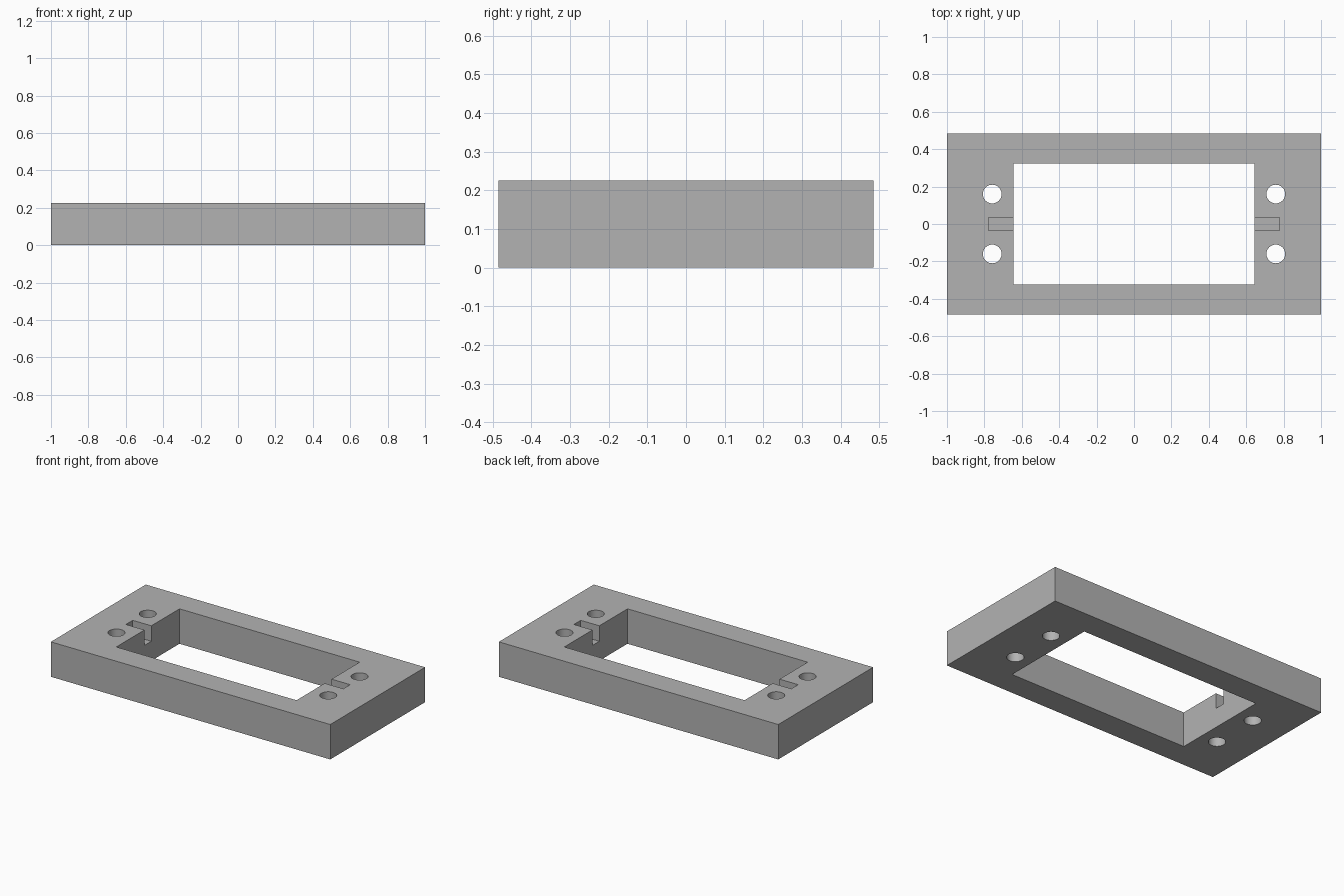
import bpy
import math

default = bpy.data.objects.get("Cube")
if default:
    bpy.data.objects.remove(default, do_unlink=True)

LENGTH, WIDTH, HEIGHT = 2.0, 0.97, 0.226
OPENING_X, OPENING_Y = 0.645, 0.323      # half sizes of the window
SLOT_END, SLOT_WIDTH, SLOT_DEPTH = 0.778, 0.07, 0.1
HOLE_X, HOLE_Y, HOLE_RADIUS = 0.758, 0.16, 0.05

grey = bpy.data.materials.new("plain grey")
grey.use_nodes = True
colour = (0.45, 0.45, 0.45, 1)
grey.diffuse_color = colour
grey.node_tree.nodes["Principled BSDF"].inputs["Base Color"].default_value = colour


def box(name, size, centre):
    bpy.ops.mesh.primitive_cube_add(size=1, location=centre)
    obj = bpy.context.object
    obj.name = name
    obj.scale = size
    bpy.ops.object.transform_apply(location=True, rotation=False, scale=True)
    obj.data.materials.append(grey)
    return obj


def cut(target, cutter):
    """Subtract the cutter from the target and discard the cutter."""
    cutter.hide_render = True
    mod = target.modifiers.new("cut", "BOOLEAN")
    mod.operation = "DIFFERENCE"
    mod.solver = "EXACT"
    mod.object = cutter
    bpy.context.view_layer.objects.active = target
    bpy.ops.object.modifier_apply(modifier=mod.name)
    bpy.data.objects.remove(cutter, do_unlink=True)


# Solid block with the rectangular window
frame = box("mounting_frame", (LENGTH, WIDTH, HEIGHT), (0, 0, HEIGHT / 2))
cut(frame, box("window_cutter", (2 * OPENING_X, 2 * OPENING_Y, 1), (0, 0, 0)))

# Shallow cable slots, open to the top and to the window
for side in (-1, 1):
    inner = OPENING_X - 0.1
    cut(frame, box("slot_cutter", (SLOT_END - inner, SLOT_WIDTH, 2 * SLOT_DEPTH),
                   (side * (SLOT_END + inner) / 2, 0, HEIGHT)))

# Four through screw holes
for x in (-HOLE_X, HOLE_X):
    for y in (-HOLE_Y, HOLE_Y):
        bpy.ops.mesh.primitive_cylinder_add(vertices=48, radius=HOLE_RADIUS,
                                            depth=1, location=(x, y, 0))
        hole = bpy.context.object
        hole.data.materials.append(grey)
        cut(frame, hole)

# Round hole walls, crisp box edges
bpy.ops.object.select_all(action="DESELECT")
frame.select_set(True)
bpy.context.view_layer.objects.active = frame
bpy.ops.object.shade_smooth_by_angle(angle=math.radians(30))
